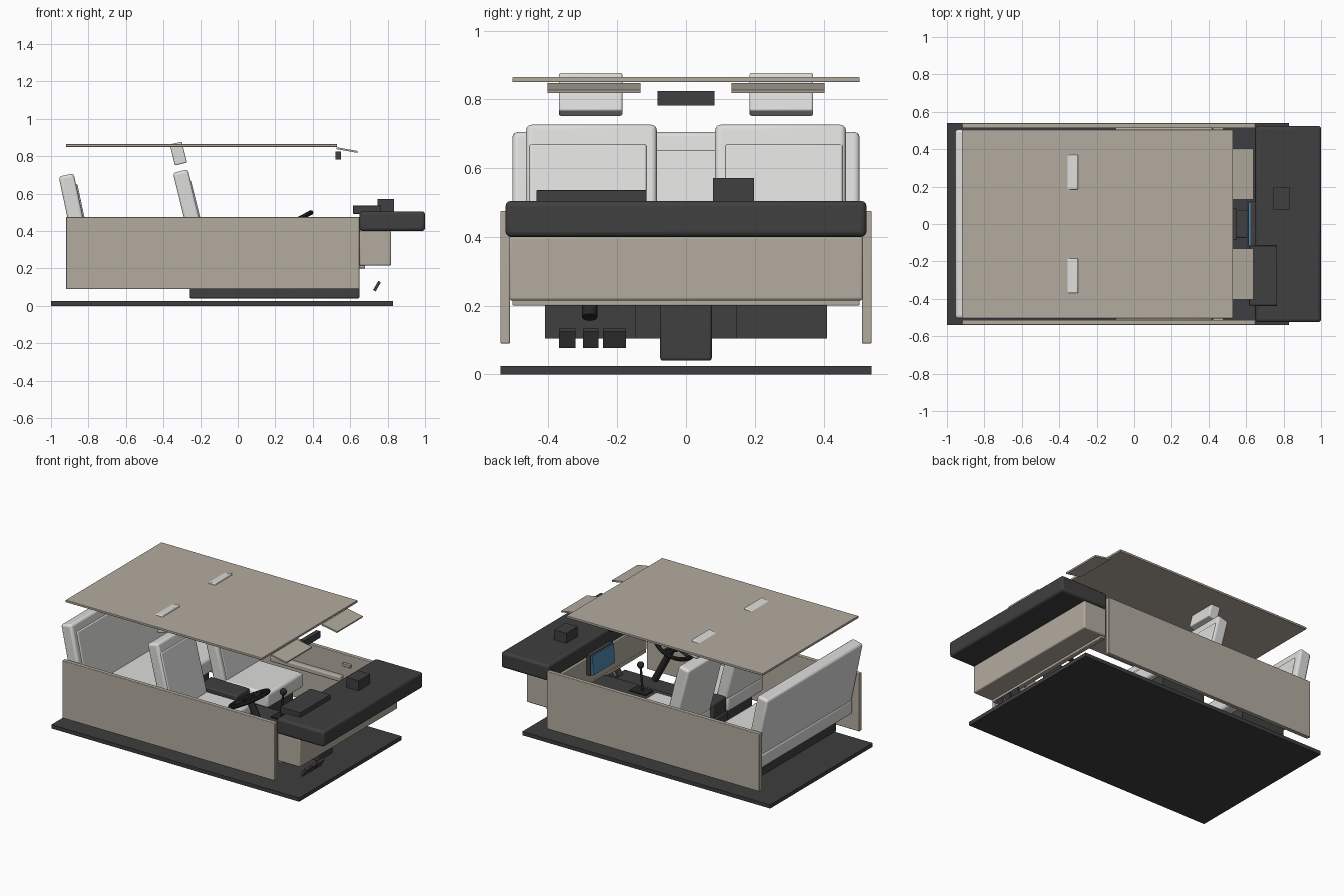
import bpy
from math import radians, sin, cos
from mathutils import Vector

cube = bpy.data.objects.get("Cube")
if cube:
    bpy.data.objects.remove(cube, do_unlink=True)


def material(name, rgb):
    m = bpy.data.materials.new(name)
    m.use_nodes = True
    m.diffuse_color = (*rgb, 1)
    m.node_tree.nodes["Principled BSDF"].inputs["Base Color"].default_value = (*rgb, 1)
    return m


TAN = material("warm beige trim", (0.45, 0.41, 0.35))
LIGHT = material("pale grey upholstery", (0.72, 0.72, 0.71))
DARK = material("charcoal plastic", (0.05, 0.05, 0.05))
FLOOR = material("dark carpet", (0.047, 0.048, 0.05))
BLACK = material("black rubber", (0.02, 0.02, 0.02))
BLUE = material("blue screen glass", (0.08, 0.24, 0.44))


def finish(obj, name, mat):
    obj.name = name
    obj.data.materials.append(mat)
    bpy.ops.object.shade_smooth_by_angle(angle=radians(35))
    return obj


def block(name, mat, x, y, z, tilt=0, bevel=0.0):
    """Box from (low, high) ranges, tilted about its centre on the y axis."""
    ranges = (x, y, z)
    bpy.ops.mesh.primitive_cube_add(size=1, location=[(a + b) / 2 for a, b in ranges])
    obj = bpy.context.object
    obj.scale = [b - a for a, b in ranges]
    bpy.ops.object.transform_apply(location=False, rotation=False, scale=True)
    obj.rotation_euler.y = radians(tilt)
    if bevel:
        mod = obj.modifiers.new("rounded edges", "BEVEL")
        mod.width = bevel
        mod.segments = 3
    return finish(obj, name, mat)


def rod(name, mat, start, end, radius):
    start, end = Vector(start), Vector(end)
    axis = end - start
    bpy.ops.mesh.primitive_cylinder_add(vertices=24, radius=radius, depth=axis.length,
                                        location=(start + end) / 2)
    bpy.context.object.rotation_euler = axis.to_track_quat("Z", "Y").to_euler()
    return finish(bpy.context.object, name, mat)


def span(side, near, far):
    return tuple(sorted((side * near, side * far)))


# Floor and roof
block("floor", FLOOR, (-1, 0.83), (-0.54, 0.54), (0, 0.025))
block("roof_lining", TAN, (-0.92, 0.53), (-0.505, 0.505), (0.85, 0.865), bevel=0.003)
block("rear_view_mirror", DARK, (0.52, 0.55), (-0.083, 0.083), (0.782, 0.825))

# Paired parts: doors, visors, front seats
for side, tag in ((1, "left"), (-1, "right")):
    block(f"{tag}_door_panel", TAN, (-0.92, 0.65), span(side, 0.512, 0.54), (0.09, 0.475), bevel=0.004)
    block(f"{tag}_armrest", TAN, (-0.1, 0.42), span(side, 0.475, 0.515), (0.3, 0.335), bevel=0.008)
    block(f"{tag}_door_handle", TAN, (0.42, 0.48), span(side, 0.495, 0.515), (0.4, 0.42), bevel=0.003)
    block(f"{tag}_sun_visor", TAN, (0.525, 0.64), span(side, 0.132, 0.403), (0.828, 0.838), tilt=10)
    block(f"{tag}_seat_base", DARK, (-0.2, 0.12), span(side, 0.145, 0.41), (0.105, 0.2))
    block(f"{tag}_seat_cushion", LIGHT, (-0.25, 0.16), span(side, 0.085, 0.465), (0.2, 0.3), bevel=0.018)
    block(f"{tag}_seat_back", LIGHT, (-0.289, -0.207), span(side, 0.085, 0.465), (0.215, 0.728), tilt=-14, bevel=0.016)
    block(f"{tag}_seat_back_pad", LIGHT, (-0.216, -0.196), span(side, 0.115, 0.455), (0.23, 0.675), tilt=-14, bevel=0.006)
    block(f"{tag}_headrest", LIGHT, (-0.353, -0.287), span(side, 0.185, 0.37), (0.757, 0.872), tilt=-14, bevel=0.006)

# Rear bench
block("rear_bench_base", DARK, (-0.82, -0.5), (-0.41, 0.41), (0.105, 0.2))
block("rear_bench_cushion", LIGHT, (-0.88, -0.42), (-0.505, 0.505), (0.2, 0.3), bevel=0.018)
block("rear_bench_back", LIGHT, (-0.909, -0.827), (-0.505, 0.505), (0.215, 0.705), tilt=-12, bevel=0.016)
block("rear_bench_pad", LIGHT, (-0.835, -0.815), (-0.465, 0.465), (0.23, 0.655), tilt=-12, bevel=0.006)

# Dashboard
block("dashboard_top", DARK, (0.65, 1.0), (-0.525, 0.525), (0.4, 0.505), bevel=0.016)
block("dashboard_lower", TAN, (0.65, 0.818), (-0.515, 0.515), (0.215, 0.402), bevel=0.008)
block("knee_trim", TAN, (0.648, 0.68), (-0.505, 0.505), (0.2, 0.225), bevel=0.004)
block("instrument_hood", DARK, (0.615, 0.765), (-0.435, -0.115), (0.492, 0.536), bevel=0.003)
block("display_projector", DARK, (0.745, 0.835), (0.078, 0.198), (0.5, 0.572))
block("screen_housing", DARK, (0.622, 0.652), (-0.12, 0.12), (0.29, 0.425))
block("screen", BLUE, (0.608, 0.63), (-0.114, 0.114), (0.295, 0.42), tilt=4)

# Centre console and gear lever
block("centre_console", DARK, (-0.26, 0.65), (-0.075, 0.075), (0.04, 0.22), bevel=0.008)
block("console_armrest", DARK, (-0.25, 0.04), (-0.07, 0.07), (0.2, 0.315), bevel=0.01)
block("gear_gate", BLACK, (0.27, 0.39), (-0.04, 0.04), (0.218, 0.228))
rod("gear_stick", BLACK, (0.32, 0, 0.22), (0.335, 0, 0.39), 0.007)
bpy.ops.mesh.primitive_uv_sphere_add(segments=20, ring_count=12, radius=0.022, location=(0.335, 0, 0.395))
finish(bpy.context.object, "gear_knob", BLACK)

# Steering wheel: rim, spokes, hub and column share one tilted axis
lean = radians(28)
hub = Vector((0.28, -0.28, 0.44))
axis = Vector((-sin(lean), 0, cos(lean)))
uphill = Vector((cos(lean), 0, sin(lean)))
bpy.ops.mesh.primitive_torus_add(major_radius=0.125, minor_radius=0.013, major_segments=40,
                                 minor_segments=10, location=hub, rotation=(0, -lean, 0))
finish(bpy.context.object, "steering_wheel_rim", BLACK)
for tag, direction in (("left", Vector((0, 1, 0))), ("right", Vector((0, -1, 0))), ("lower", -uphill)):
    rod(f"{tag}_wheel_spoke", BLACK, hub - axis * 0.01, hub + direction * 0.122, 0.01)
rod("wheel_hub", BLACK, hub - axis * 0.025, hub + axis * 0.008, 0.04)
rod("steering_column", BLACK, hub - axis * 0.31, hub, 0.022)

# Pedals
for name, y in (("clutch", (-0.37, -0.322)), ("brake", (-0.3, -0.255)), ("throttle", (-0.242, -0.175))):
    block(f"{name}_pedal", DARK, (0.735, 0.751), y, (0.077, 0.133), tilt=30)
